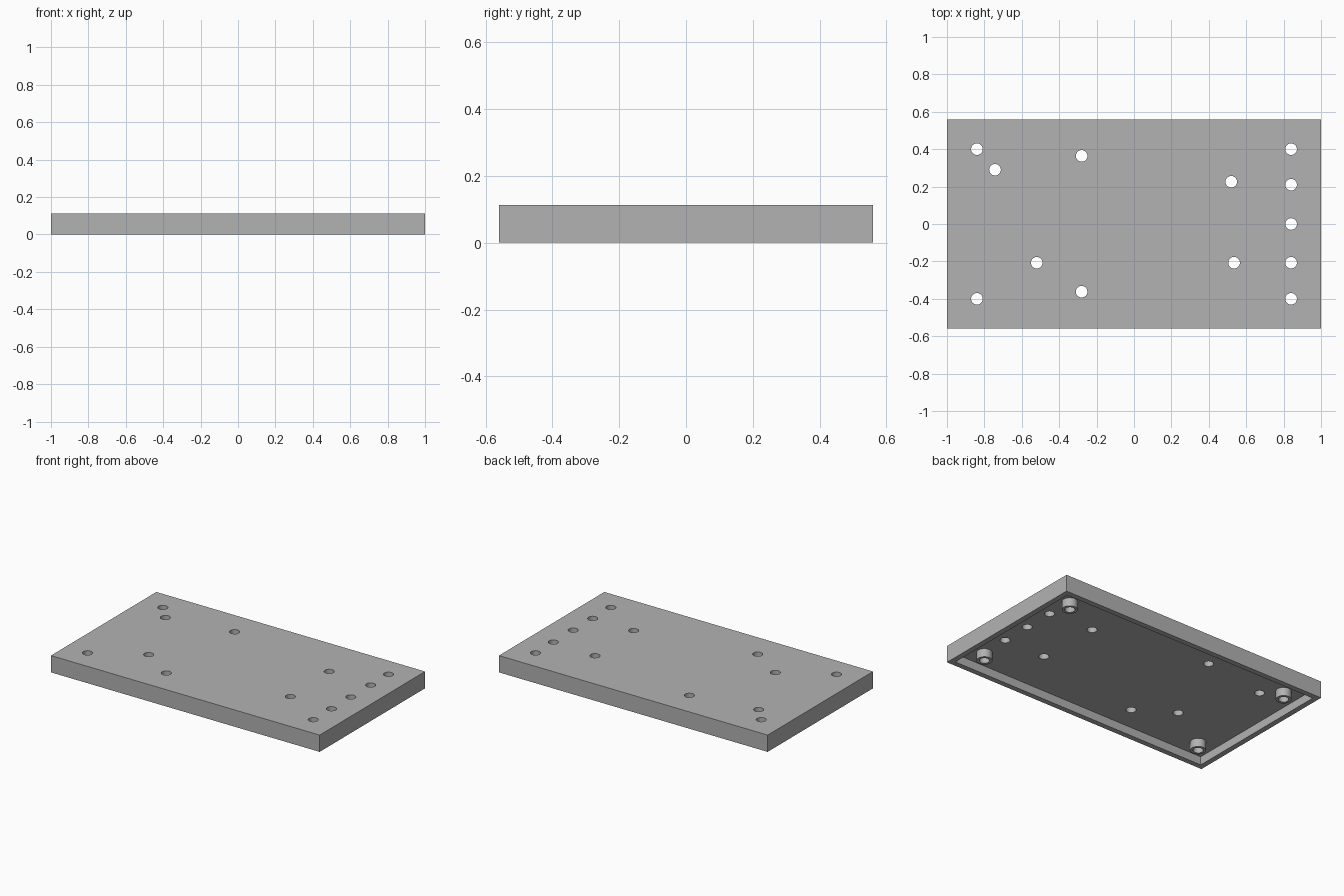
import bpy
import bmesh
from mathutils import Matrix, Vector

LENGTH, WIDTH, HEIGHT = 2.0, 1.12, 0.113
WALL, CAVITY = 0.036, 0.056
HOLE_R, BOSS_R = 0.031, 0.048

default = bpy.data.objects.get("Cube")
if default:
    bpy.data.objects.remove(default, do_unlink=True)

grey = bpy.data.materials.new("plain_grey")
grey.use_nodes = True
colour = (0.448, 0.448, 0.448, 1)
grey.diffuse_color = colour
grey.node_tree.nodes["Principled BSDF"].inputs["Base Color"].default_value = colour


def make_object(name, bm):
    mesh = bpy.data.meshes.new(name)
    bm.to_mesh(mesh)
    bm.free()
    mesh.materials.append(grey)
    obj = bpy.data.objects.new(name, mesh)
    bpy.context.collection.objects.link(obj)
    return obj


def add_cylinder(bm, x, y, z0, z1, radius):
    bmesh.ops.create_cone(
        bm, cap_ends=True, segments=32, radius1=radius, radius2=radius,
        depth=z1 - z0, matrix=Matrix.Translation((x, y, (z0 + z1) / 2)))


# Open-bottomed cover: a slab with its underside inset and pushed up
bm = bmesh.new()
bmesh.ops.create_cube(bm, size=1)
for v in bm.verts:
    v.co = Vector((v.co.x * LENGTH, v.co.y * WIDTH, (v.co.z + 0.5) * HEIGHT))
bm.normal_update()
underside = min(bm.faces, key=lambda f: f.calc_center_median().z)
bmesh.ops.inset_region(bm, faces=[underside], thickness=WALL, use_even_offset=True)
inner = bmesh.ops.extrude_face_region(bm, geom=[underside])["geom"]
bmesh.ops.translate(bm, vec=(0, 0, CAVITY),
                    verts=[g for g in inner if isinstance(g, bmesh.types.BMVert)])
if underside.is_valid:
    bmesh.ops.delete(bm, geom=[underside], context='FACES_ONLY')
bmesh.ops.recalc_face_normals(bm, faces=bm.faces)
cover = make_object("cover", bm)

# Corner screw bosses reaching down to the rim
corners = [(x, y) for x in (-0.84, 0.84) for y in (-0.4, 0.4)]
bm = bmesh.new()
for x, y in corners:
    add_cylinder(bm, x, y, 0, CAVITY + 0.001, BOSS_R)
bosses = make_object("screw_bosses", bm)

# Drilled holes: corners, right-hand row and scattered mounting points
holes = corners + [
    (0.84, 0.21), (0.84, 0), (0.84, -0.207),
    (0.52, 0.226), (0.535, -0.207), (-0.52, -0.207),
    (-0.28, 0.364), (-0.28, -0.362), (-0.743, 0.29)]
bm = bmesh.new()
for x, y in holes:
    add_cylinder(bm, x, y, -0.1, HEIGHT + 0.1, HOLE_R)
cutter = make_object("hole_cutter", bm)
cutter.hide_render = True

for obj in (cover, bosses):
    mod = obj.modifiers.new("holes", 'BOOLEAN')
    mod.operation = 'DIFFERENCE'
    mod.solver = 'EXACT'
    mod.object = cutter
    bpy.ops.object.select_all(action='DESELECT')
    obj.select_set(True)
    bpy.context.view_layer.objects.active = obj
    bpy.ops.object.modifier_apply(modifier=mod.name)
    bpy.ops.object.shade_smooth_by_angle()

bpy.data.objects.remove(cutter, do_unlink=True)
